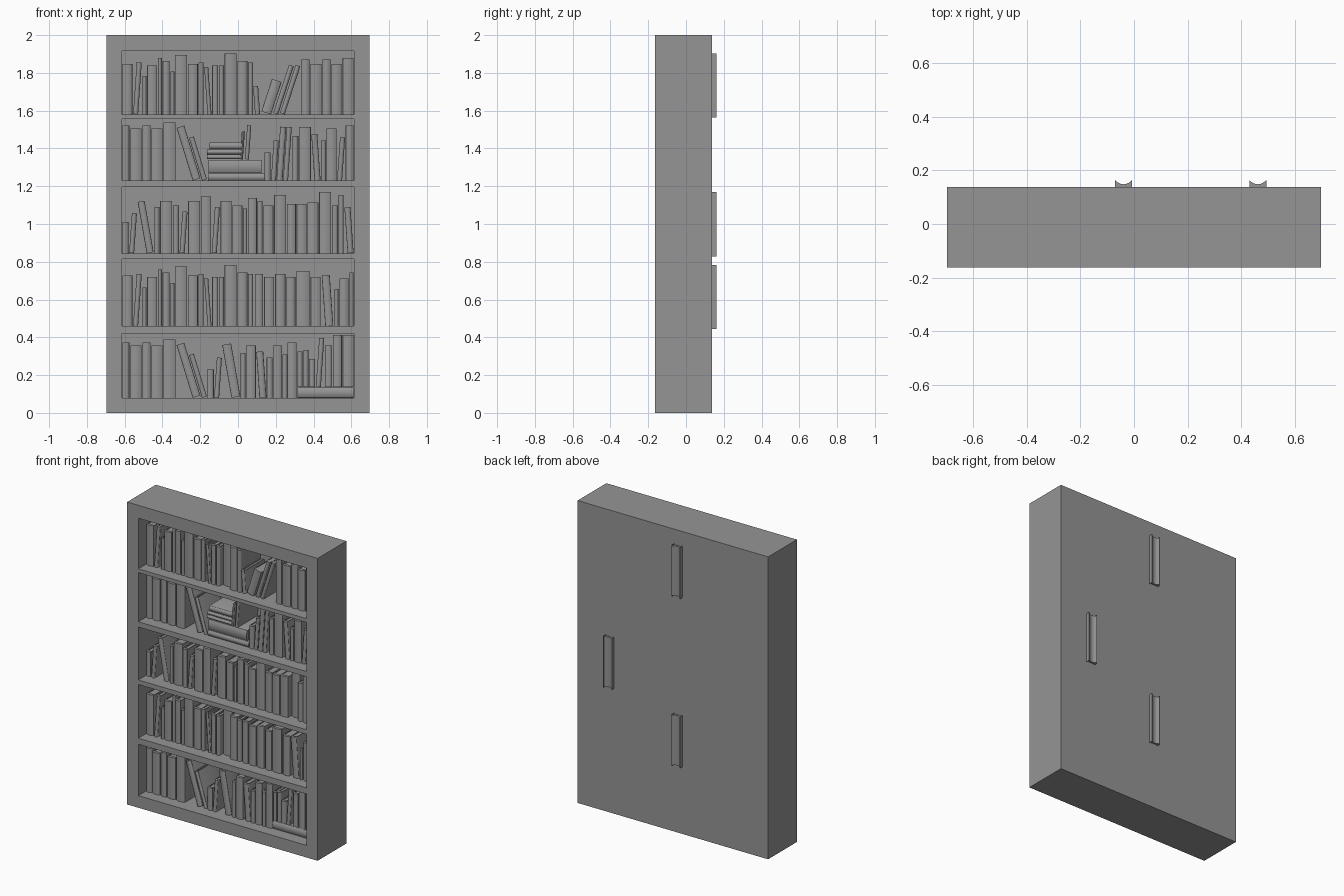
import bpy, bmesh, math
from mathutils import Matrix, Vector

cube = bpy.data.objects.get("Cube")
if cube:
    bpy.data.objects.remove(cube, do_unlink=True)

grey = bpy.data.materials.new("plain_grey")
grey.use_nodes = True
grey.diffuse_color = (0.3, 0.3, 0.3, 1)
grey.node_tree.nodes["Principled BSDF"].inputs["Base Color"].default_value = (0.3, 0.3, 0.3, 1)

FRONT, BACK = -0.163, 0.137
SPINE, FORE_EDGE = -0.09, 0.133
UNIT = 0.0053                      # one step of book thickness or height
INNER = 0.615                      # half width of the shelf openings


def finish(bm, name):
    bmesh.ops.recalc_face_normals(bm, faces=bm.faces)
    mesh = bpy.data.meshes.new(name)
    bm.to_mesh(mesh)
    bm.free()
    mesh.materials.append(grey)
    obj = bpy.data.objects.new(name, mesh)
    bpy.context.collection.objects.link(obj)
    return obj


def box(bm, low, high):
    low, high = Vector(low), Vector(high)
    place = Matrix.Translation((low + high) / 2) @ Matrix.Diagonal((high - low).to_4d())
    bmesh.ops.create_cube(bm, size=1, matrix=place)


def prism(bm, profile, bottom, top, place):
    """Extrude a plan outline upwards, then move it into place."""
    rings = [[bm.verts.new(place @ Vector((x, y, z))) for x, y in profile] for z in (bottom, top)]
    bm.faces.new(rings[0][::-1])
    bm.faces.new(rings[1])
    for i in range(len(profile)):
        j = (i + 1) % len(profile)
        bm.faces.new((rings[0][i], rings[0][j], rings[1][j], rings[1][i]))


def arc(half, y, rise, steps=6):
    return [(half * (2 * i / steps - 1), y + rise * (1 - (2 * i / steps - 1) ** 2))
            for i in range(steps + 1)]


def book(bm, width, height, place, shift=0):
    """Cover with a rounded spine around a hollow-edged page block."""
    half, board = width / 2, 0.0035
    spine, edge = SPINE + shift, FORE_EDGE + shift
    inner, gutter = half - board, spine + 0.02
    cover = [(-half, edge), (-half, spine + 0.016), (-half + 0.002, spine + 0.012)]
    cover += arc(half - 0.001, spine + 0.008, -0.008)
    cover += [(half - 0.002, spine + 0.012), (half, spine + 0.016), (half, edge),
              (inner, edge), (inner, gutter), (-inner, gutter), (-inner, edge)]
    prism(bm, cover, 0, height, place)
    pages = [(inner, gutter), (-inner, gutter)] + arc(inner, edge - 0.002, -0.012)
    prism(bm, pages, 0.005, height - 0.005, place)


# Each book is a thickness letter, a height letter and an optional lean or push mark
LEAN = {"+": 4, "-": -4, "(": -10, "<": -17, ">": 18}


def read(code):
    width = (ord(code[0]) - ord("a") + 1) * UNIT
    height = (28 + 1.5 * (ord(code[1]) - ord("A"))) * UNIT
    return width, height, math.radians(LEAN.get(code[2:], 0)), code.endswith("*")


def shelve(bm, start, end, floor, codes):
    """Pack books from start to end, sharing the slack between them."""
    books, lefts, cursor = [read(c) for c in codes.split()], [], 0
    reach = 0
    for i, (w, h, tilt, _) in enumerate(books):
        lefts.append(cursor)
        span = w * math.cos(tilt) + h * abs(math.sin(tilt))
        reach = cursor + span
        after = books[i + 1] if i + 1 < len(books) else None
        if after and tilt and after[2] * tilt > 0:
            cursor += w / math.cos(tilt)
            if tilt < 0:
                cursor += max(0, h - after[1]) * math.sin(-tilt)
        else:
            cursor = reach
    gap = (end - start - reach) / max(1, len(books) - 1)
    for i, ((w, h, tilt, pushed), left) in enumerate(zip(books, lefts)):
        x = start + left + gap * i
        # Stand the book on its lowest corner
        shift = h * math.sin(-tilt) if tilt < 0 else 0
        raise_by = w * math.sin(tilt) if tilt > 0 else 0
        sink = 0.016 if pushed else 0
        place = (Matrix.Translation((x + shift, 0, floor + raise_by - sink))
                 @ Matrix.Rotation(tilt, 4, "Y") @ Matrix.Translation((w / 2, 0, 0)))
        book(bm, w, h + sink, place, 0.029 if pushed else 0)


def lay(bm, left, right, low, high):
    """A book lying flat with its spine to the front."""
    place = Matrix.Translation((left, 0, (low + high) / 2)) @ Matrix.Rotation(math.pi / 2, 4, "Y")
    book(bm, high - low, right - left, place)


# Case: a solid block with one opening cut out per shelf
openings = [(0.08, 0.42), (0.46, 0.815), (0.845, 1.195), (1.23, 1.555), (1.58, 1.915)]
bm = bmesh.new()
box(bm, (-0.697, FRONT, 0), (0.697, BACK, 2))
case = finish(bm, "bookcase")
bm = bmesh.new()
for low, high in openings:
    box(bm, (-INNER, FRONT - 0.1, low), (INNER, BACK - 0.015, high))
cutter = finish(bm, "opening_cutter")
cutter.hide_render = True
cut = case.modifiers.new("openings", "BOOLEAN")
cut.operation, cut.solver, cut.object = "DIFFERENCE", "EXACT", cutter
carved = bpy.data.meshes.new_from_object(case.evaluated_get(bpy.context.evaluated_depsgraph_get()))
case.modifiers.clear()
case.data = carved
bpy.data.objects.remove(cutter, do_unlink=True)

# Book runs: start, end and the books between them, from the bottom shelf up
upright = "jP eQ+ dH jO dT gR dK lV jP eQ dN- fO eO lW* jR eQ"
leaning = "gS kQ hS kQ lU hS< eL<"
rows = [
    [(-0.612, -0.165, leaning),
     (-0.165, 0.31, "gA eI+ iR( eL jQ gM- fI iQ eK iS")],
    [(-0.612, 0.08, upright),
     (0.09, 0.612, "hQ jO jQ iO mS jO hP- dG iN dR")],
    [(-0.612, 0.612, "fC eI+ gQ( eM lQ fN eJ+ lQ jT eM+ kQ jN dL iS eQ jN lU iO jO kP lW* fN eU fM-")],
    [(-0.612, -0.165, leaning),
     (0.14, 0.612, "fA eI+ fR+ eR+ fL lR fM- eI jQ eK+ hS")],
    [(-0.612, 0.08, upright),
     (0.08, 0.33, "eA- jE> eP> eP>"),
     (0.336, 0.612, "hS kP hS jP kT")],
]
for number, (runs, (floor, _)) in enumerate(zip(rows, openings), 1):
    bm = bmesh.new()
    for start, end, codes in runs:
        shelve(bm, start, end, floor, codes)
    finish(bm, f"books_row_{number}")

# Flat book on the bottom shelf with a run standing on it
bm = bmesh.new()
lay(bm, 0.315, 0.612, 0.08, 0.135)
shelve(bm, 0.315, 0.612, 0.137, "eF eG fA eO+ gJ iQ kQ")
finish(bm, "bottom_flat_book_and_run")

# Stack of flat books on the fourth shelf, with two leaning on top
bm = bmesh.new()
for left, right, low, high in [(-0.16, 0.14, 1.23, 1.268), (-0.155, 0.125, 1.27, 1.34),
                               (-0.165, 0.02, 1.343, 1.367), (-0.165, 0.02, 1.369, 1.394),
                               (-0.15, 0.02, 1.396, 1.432)]:
    lay(bm, left, right, low, high)
shelve(bm, 0.01, 0.07, 1.342, "cA+ dE+")
finish(bm, "flat_book_stack")

# Smooth the rounded spines, keep every edge crisp
bpy.ops.object.select_all(action="DESELECT")
for obj in bpy.context.collection.objects:
    if obj.type == "MESH" and "book" in obj.name and obj is not case:
        obj.select_set(True)
        bpy.context.view_layer.objects.active = obj
bpy.ops.object.shade_smooth_by_angle(angle=math.radians(35))
